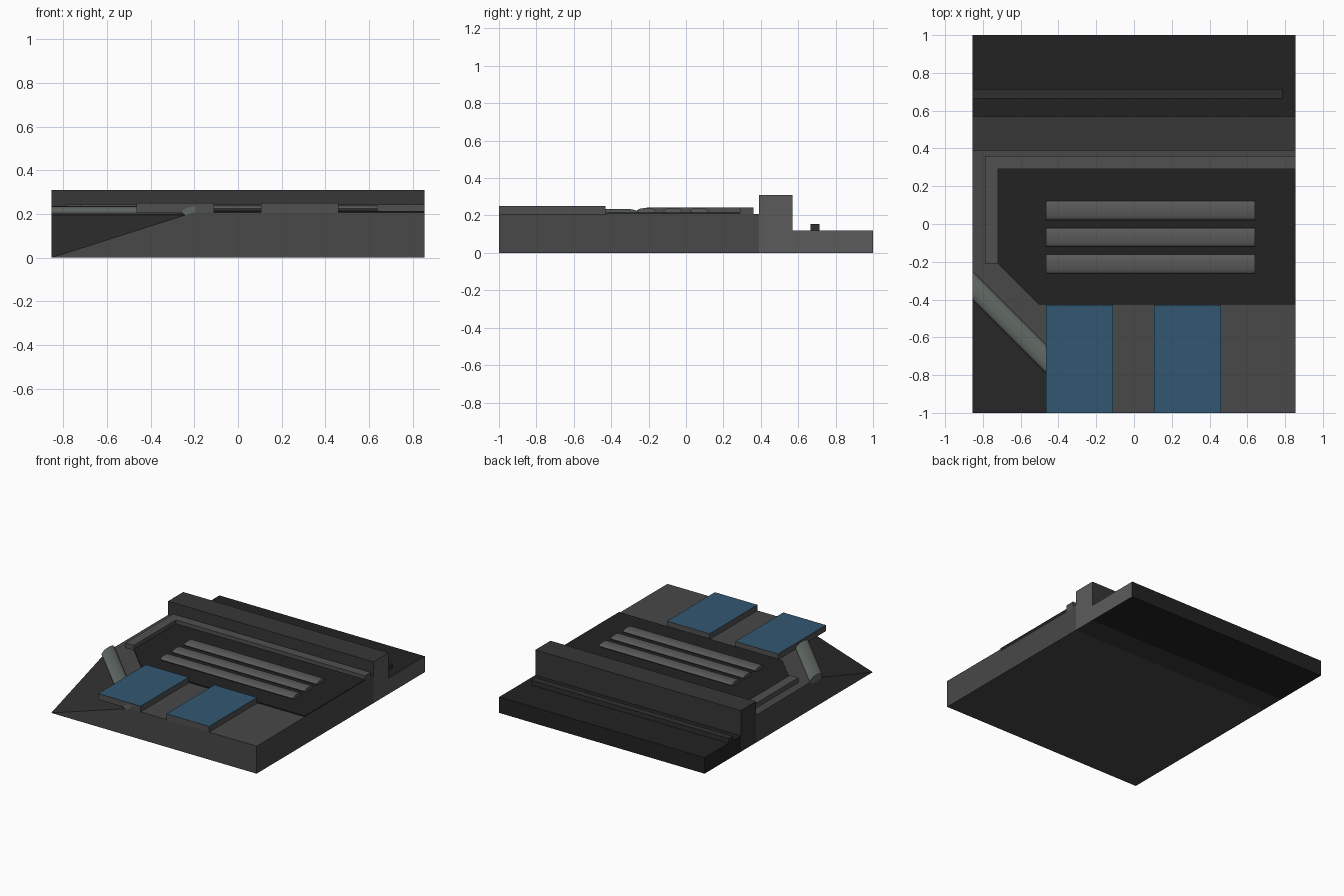
import bpy, bmesh, math
from mathutils import Vector

if "Cube" in bpy.data.objects:
    bpy.data.objects.remove(bpy.data.objects["Cube"])

W = 0.855      # half width
TOP = 0.207    # deck height


def material(name, r, g=None, b=None):
    mat = bpy.data.materials.new(name)
    mat.diffuse_color = (r, r if g is None else g, r if b is None else b, 1)
    mat.use_nodes = True
    mat.node_tree.nodes["Principled BSDF"].inputs["Base Color"].default_value = mat.diffuse_color
    return mat


BLACK = material("black", 0.016)
CHARCOAL = material("charcoal", 0.028)
DARK = material("dark_grey", 0.038)
DECK = material("deck_grey", 0.065)
TRIM = material("trim_grey", 0.08)
PALE = material("pale_grey", 0.105)
LOUVER = material("louver_grey", 0.1)
GREENISH = material("greenish_grey", 0.12, 0.14, 0.127)
BLUE = material("blue_top", 0.032, 0.095, 0.165)


def finish(name, bm, mat, smooth=False):
    bmesh.ops.recalc_face_normals(bm, faces=bm.faces)
    me = bpy.data.meshes.new(name)
    bm.to_mesh(me)
    bm.free()
    me.materials.append(mat)
    ob = bpy.data.objects.new(name, me)
    bpy.context.collection.objects.link(ob)
    if smooth:
        bpy.ops.object.select_all(action='DESELECT')
        ob.select_set(True)
        bpy.context.view_layer.objects.active = ob
        bpy.ops.object.shade_smooth_by_angle(angle=math.radians(35))
    return ob


def paint(ob, mat, test):
    """Give a second material to the faces whose normal passes the test."""
    ob.data.materials.append(mat)
    for p in ob.data.polygons:
        if test(p.normal):
            p.material_index = len(ob.data.materials) - 1


def prism(points, sweep):
    """Closed polygon swept along a vector."""
    bm = bmesh.new()
    face = bm.faces.new([bm.verts.new(p) for p in points])
    new = bmesh.ops.extrude_face_region(bm, geom=[face], use_keep_orig=True)
    verts = [g for g in new['geom'] if isinstance(g, bmesh.types.BMVert)]
    bmesh.ops.translate(bm, verts=verts, vec=Vector(sweep))
    return bm


def slab(x0, x1, y0, y1, z0, z1):
    return prism([(x0, y0, z0), (x1, y0, z0), (x1, y1, z0), (x0, y1, z0)], (0, 0, z1 - z0))


def plate(outline, z0, z1):
    return prism([(x, y, z0) for x, y in outline], (0, 0, z1 - z0))


def oval(x, cy, cz, ry, rz, n=24):
    return [(x, cy + ry * math.cos(2 * math.pi * i / n), cz + rz * math.sin(2 * math.pi * i / n))
            for i in range(n)]


def cut(bm, co, no):
    """Remove what lies on the normal side of a plane and cap the opening."""
    geom = bm.verts[:] + bm.edges[:] + bm.faces[:]
    res = bmesh.ops.bisect_plane(bm, geom=geom, plane_co=co, plane_no=no, clear_outer=True)
    edges = [g for g in res['geom_cut'] if isinstance(g, bmesh.types.BMEdge)]
    bmesh.ops.contextual_create(bm, geom=edges)


# Main deck with the sloping front left corner
run = 0.65
bm = slab(-W, W, -1, 0.39, 0, TOP)
cut(bm, (-W, -1, 0), (-TOP, -TOP, run))
deck = finish("deck", bm, DECK)
paint(deck, CHARCOAL, lambda n: 0.5 < n.z < 0.99)

# Back wall, rear ledge and rail; right ends are paler
wall = finish("back_wall", slab(-W, W, 0.39, 0.57, 0, 0.31), DARK)
ledge = finish("rear_ledge", slab(-W, W, 0.57, 1, 0, 0.12), BLACK)
for ob in (wall, ledge):
    paint(ob, PALE, lambda n: n.x > 0.9)
finish("rear_rail", slab(-W, 0.785, 0.665, 0.715, 0.12, 0.155), CHARCOAL)

# Floor plate with chamfered corner
finish("floor_plate", plate([(-0.72, 0.29), (-0.72, -0.21), (-0.505, -0.425),
                             (W, -0.425), (W, 0.29)], TOP - 0.02, 0.215), BLACK)

# L-shaped trim
finish("corner_trim", plate([(-0.79, -0.21), (-0.72, -0.21), (-0.72, 0.29), (W, 0.29),
                             (W, 0.36), (-0.79, 0.36)], TOP - 0.02, 0.243), TRIM)

# Rounded louvers
for i, y in enumerate((0.072, -0.07, -0.212)):
    finish(f"louver_{i + 1}", prism(oval(-0.465, y, 0.225, 0.05, 0.015), (1.105, 0, 0)),
           LOUVER, True)

# Diagonal rounded rail along the slope edge
length = 0.66
rail = prism(oval(-W, -0.325, 0.21, 0.075, 0.026), (length, -length, 0))
cut(rail, (0, -1, 0), (0, -1, 0))
finish("diagonal_rail", rail, GREENISH, True)

# Raised panels with blue tops
for i, (x0, x1) in enumerate(((-0.465, -0.11), (0.105, 0.46))):
    panel = finish(f"panel_{i + 1}", slab(x0, x1, -1, -0.43, 0.205, 0.25), TRIM)
    paint(panel, BLUE, lambda n: n.z > 0.9)
